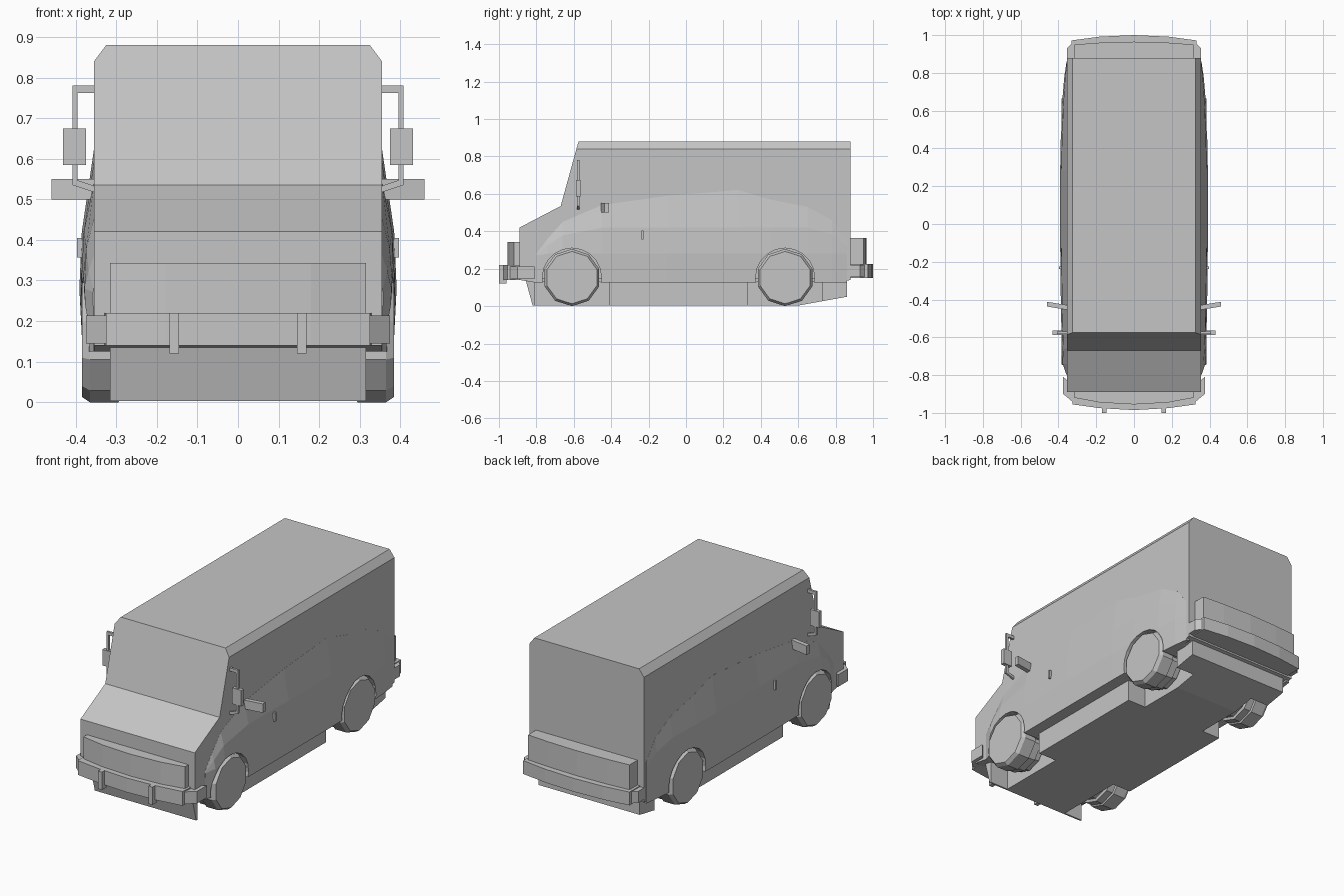
import bpy, bmesh, math
from mathutils import Vector

if "Cube" in bpy.data.objects:
    bpy.data.objects.remove(bpy.data.objects["Cube"])

grey = bpy.data.materials.new("body grey")
grey.diffuse_color = (0.56, 0.56, 0.56, 1)
grey.use_nodes = True
grey.node_tree.nodes["Principled BSDF"].inputs["Base Color"].default_value = grey.diffuse_color


def finish(name, bm):
    bmesh.ops.recalc_face_normals(bm, faces=bm.faces[:])
    me = bpy.data.meshes.new(name)
    bm.to_mesh(me)
    bm.free()
    me.materials.append(grey)
    ob = bpy.data.objects.new(name, me)
    bpy.context.collection.objects.link(ob)
    return ob


def loft(name, rings):
    """Closed solid through equal-length rings of points."""
    bm = bmesh.new()
    vs = [[bm.verts.new(p) for p in r] for r in rings]
    n = len(rings[0])
    for a, b in zip(vs, vs[1:]):
        for i in range(n):
            j = (i + 1) % n
            bm.faces.new((a[i], a[j], b[j], b[i]))
    bm.faces.new(vs[0])
    bm.faces.new(vs[-1])
    return finish(name, bm)


def box(name, x0, x1, y0, y1, z0, z1, skew=0):
    """Box between limits; skew shifts the outer x end along y."""
    return loft(name, [[(x, y + s, z) for y, z in ((y0, z0), (y1, z0), (y1, z1), (y0, z1))]
                       for x, s in ((x0, 0), (x1, skew))])


def prism(name, profile, w):
    """Side profile (y, z) extruded to half width w."""
    return loft(name, [[(x, y, z) for y, z in profile] for x in (-w, w)])


def bowed(name, plan, z0, z1):
    """Plan outline of one half (x, y), mirrored and raised from z0 to z1."""
    full = plan + [(-x, y) for x, y in reversed(plan) if x > 0]
    return loft(name, [[(x, y, z) for x, y in full] for z in (z0, z1)])


def cut(ob, cutters):
    for c in cutters:
        m = ob.modifiers.new("well", 'BOOLEAN')
        m.operation, m.solver, m.object = 'DIFFERENCE', 'EXACT', c
        bpy.context.view_layer.objects.active = ob
        bpy.ops.object.modifier_apply(modifier=m.name)


def disc_rings(y, z, steps, n, s):
    return [[(s * x, y + r * math.sin(2 * math.pi * i / n), z + r * math.cos(2 * math.pi * i / n))
             for i in range(n)] for x, r in steps]


# Main body shell with chamfered roof edges
body = prism("body_shell", [(-.89, .14), (-.89, .42), (-.67, .535), (-.575, .88),
                            (.88, .88), (.88, .14), (.8, .125), (-.8, .125)], .355)
bm = bmesh.new()
bm.from_mesh(body.data)
for s in (-1, 1):
    r = bmesh.ops.bisect_plane(bm, geom=bm.verts[:] + bm.edges[:] + bm.faces[:],
                               plane_co=(s * .355, 0, .84), plane_no=Vector((s * .04, 0, .03)),
                               clear_outer=True)
    edges = [e for e in r["geom_cut"] if isinstance(e, bmesh.types.BMEdge)]
    bmesh.ops.edgenet_fill(bm, edges=edges)
bmesh.ops.recalc_face_normals(bm, faces=bm.faces[:])
bm.to_mesh(body.data)
bm.free()

# Bulging side panels: y, top height, waist x, hip x, sill x
stations = [(-.80, .28, .356, .357, .356), (-.74, .36, .368, .378, .374), (-.66, .45, .374, .382, .378),
            (-.45, .54, .380, .387, .381), (-.1, .59, .385, .391, .383), (.28, .62, .385, .391, .383),
            (.45, .57, .381, .388, .381), (.65, .53, .373, .380, .377), (.78, .46, .364, .369, .367),
            (.86, .36, .356, .357, .356)]
bulges = []
for s in (-1, 1):
    rings = []
    for y, top, waist, hip, sill in stations:
        wz = min(.42, .27 + (top - .27) * .6)
        rings.append([(s * .335, y, .125), (s * sill, y, .125), (s * hip, y, min(.28, wz - .005)),
                      (s * waist, y, wz), (s * .3555, y, top), (s * .335, y, top)])
    bulges.append(loft("side_panel", rings))

# Recessed lower skirt
skirt = prism("lower_skirt", [(-.86, .15), (-.82, 0.003), (.6, 0.003), (.86, .05), (.86, .15)], .315)

# Wheels, with wells cut from the body parts
for yc in (-.61, .53):
    for s in (-1, 1):
        arch = loft("well_cutter", disc_rings(yc, .152, [(.2, .158), (.5, .158)], 20, s))
        gap = box("well_cutter", s * .2, s * .5, yc - .2, yc + .2, -.1, .13)
        cut(body, [arch])
        cut(skirt, [gap])
        for b in bulges:
            if b.data.vertices[0].co.x * s > 0:
                cut(b, [arch])
        for c in (arch, gap):
            bpy.data.objects.remove(c)
        steps = [(.215, .10), (.215, .13), (.245, .13), (.25, .145), (.29, .145), (.295, .153),
                 (.365, .153), (.384, .14)]
        loft("wheel", disc_rings(yc, .1525, steps, 10, s))

# Bumpers and the raised panels above them
bowed("front_bumper", [(0, -.985), (.18, -.975), (.325, -.955), (.33, -.88), (0, -.88)], .14, .22)
bowed("front_panel", [(0, -.955), (.18, -.945), (.315, -.92), (.315, -.88), (0, -.88)], .2, .343)
bowed("rear_bumper", [(0, 1), (.18, .992), (.33, .972), (.33, .87), (0, .87)], .15, .225)
bowed("rear_panel", [(0, .965), (.18, .96), (.315, .95), (.315, .87), (0, .87)], .22, .365)

for s in (-1, 1):
    # Bumper corners and overriders
    box("front_bumper_end", s * .315, s * .375, -.95, -.86, .145, .213, .05)
    box("rear_bumper_end", s * .32, s * .355, .87, .965, .155, .22, -.035)
    box("overrider", s * .145, s * .169, -1, -.96, .12, .22)
    # Tall mirror on its bracket
    box("mirror_arm_top", s * .34, s * .408, -.582, -.57, .762, .78)
    box("mirror_post", s * .395, s * .408, -.582, -.57, .535, .765)
    loft("mirror_arm_bottom", [[(s * x, y, z + d) for y, d in
                                ((-.582, 0), (-.57, 0), (-.57, .016), (-.582, .016))]
                               for x, z in ((.34, .512), (.408, .535))])
    box("mirror_plate", s * .375, s * .431, -.587, -.565, .585, .675)
    # Low side mirror and door handle
    box("side_mirror", s * .35, s * .46, -.455, -.43, .5, .55, .018)
    box("door_handle", s * .38, s * .397, -.238, -.226, .357, .405)
